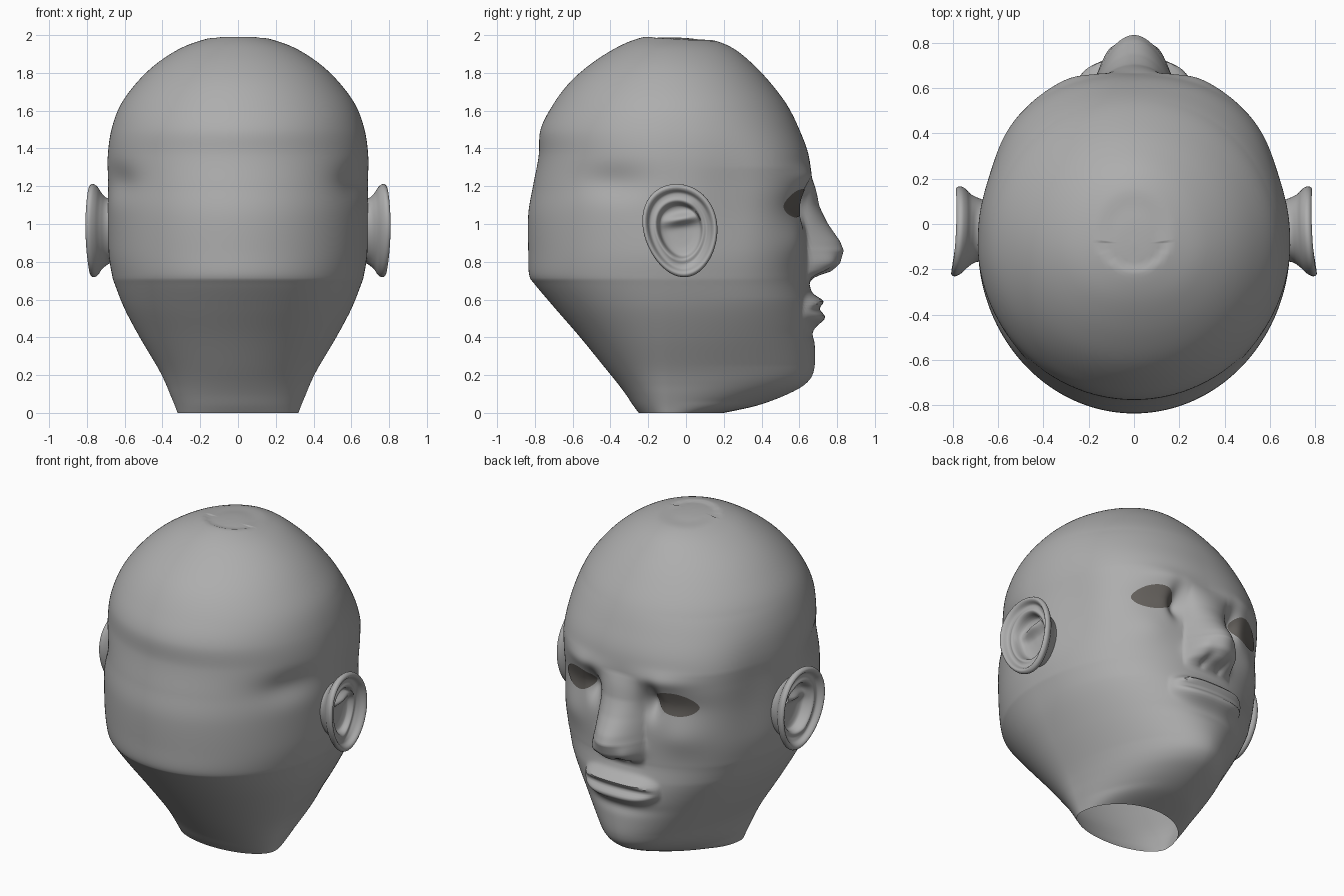
import bpy, bmesh, math
from math import sin, cos, pi, exp
from mathutils import Vector
from mathutils.bvhtree import BVHTree

cube = bpy.data.objects.get("Cube")
if cube:
    bpy.data.objects.remove(cube)


def material(name, rgb):
    m = bpy.data.materials.new(name)
    m.use_nodes = True
    color = (*rgb, 1)
    m.diffuse_color = color
    m.node_tree.nodes["Principled BSDF"].inputs["Base Color"].default_value = color
    return m


skin = material("grey clay", (0.42, 0.42, 0.42))
dark = material("dark eye", (0.13, 0.12, 0.11))


def finish(bm, name, mat, angle=50):
    bmesh.ops.recalc_face_normals(bm, faces=bm.faces)
    mesh = bpy.data.meshes.new(name)
    bm.to_mesh(mesh)
    bm.free()
    ob = bpy.data.objects.new(name, mesh)
    bpy.context.collection.objects.link(ob)
    mesh.materials.append(mat)
    bpy.ops.object.select_all(action='DESELECT')
    ob.select_set(True)
    bpy.context.view_layer.objects.active = ob
    bpy.ops.object.shade_smooth_by_angle(angle=math.radians(angle))
    return ob


def catmull(a, b, c, d, t):
    return 0.5 * (2 * b + (c - a) * t + (2 * a - 5 * b + 4 * c - d) * t * t
                  + (3 * b - a - 3 * c + d) * t ** 3)


def smooth_rows(rows, step):
    """Resample a table of rows along a smooth curve."""
    out = []
    for i in range(len(rows) - 1):
        quad = [rows[max(i - 1, 0)], rows[i], rows[i + 1], rows[min(i + 2, len(rows) - 1)]]
        size = max(abs(p - q) for p, q in zip(quad[1], quad[2]))
        rise = abs(quad[2][0] - quad[1][0])
        n = max(3, math.ceil(max(rise, size * 0.5) / step))
        out += [[catmull(*col, k / n) for col in zip(*quad)] for k in range(n)]
    return out + [list(rows[-1])]


def lookup(points, z):
    for (z0, v0), (z1, v1) in zip(points, points[1:]):
        if z0 <= z <= z1:
            return v0 + (v1 - v0) * (z - z0) / (z1 - z0)
    return 0.0


def clamp(v):
    return max(0, min(1, v))


def bump(x, z, cx, cz, sx, sz):
    return exp(-((x - cx) / sx) ** 2 - ((z - cz) / sz) ** 2)


def loft(bm, rings):
    loops = [[bm.verts.new(p) for p in ring] for ring in rings]
    for low, high in zip(loops, loops[1:]):
        for i in range(len(low)):
            j = (i + 1) % len(low)
            bm.faces.new((low[i], low[j], high[j], high[i]))
    return loops


# Skull: height, back, front, half width
SKULL = [(0, -.25, .2, .32), (.04, -.28, .38, .335), (.1, -.32, .54, .36),
         (.16, -.365, .64, .385), (.24, -.43, .68, .425), (.4, -.56, .68, .52),
         (.55, -.69, .67, .6), (.68, -.8, .652, .652), (.73, -.83, .65, .667),
         (.85, -.835, .65, .685), (1.05, -.835, .65, .69), (1.2, -.81, .665, .69),
         (1.36, -.78, .65, .69), (1.5, -.77, .6, .67), (1.63, -.705, .535, .622),
         (1.75, -.615, .445, .535), (1.85, -.5, .35, .43), (1.93, -.375, .25, .305),
         (1.975, -.275, .14, .185), (1.995, -.19, .02, .09), (2, -.09, -.09, 0)]
NOSE = [(.69, 0), (.72, .03), (.75, .12), (.79, .165), (.86, .185), (.91, .165),
        (1, .103), (1.1, .05), (1.25, 0)]
# Squareness of the front half by height
SQUARE = [(0, 2), (.06, 1.8), (.25, 1.9), (.6, 2.3), (1.3, 2.4), (1.6, 2.05), (2.1, 1.9)]


def face_relief(x, z):
    """Forward offset of nose, brow, sockets, lips and cheeks."""
    x = abs(x)
    width = .17 if z < .86 else .17 - .1 * (z - .86)
    d = lookup(NOSE, z) * max(0, 1 - (x / width) ** 2)
    d += .03 * bump(x, z, .12, .8, .045, .05)
    d -= .04 * bump(x, z, .06, .74, .025, .02)
    d += .02 * bump(x, z, .27, 1.25, .15, .05)
    d -= .065 * bump(x, z, .2, 1.1, .05, .09)
    d -= .015 * bump(x, z, .34, 1.1, .13, .08)
    d += .02 * bump(x, z, .38, .9, .13, .1)
    # lips meet in pointed corners
    taper = max(0, 1 - (x / .26) ** 4)
    part = .012 + .03 * taper
    lips = (bump(0, z, 0, .548 + part, 1, .022 + .008 * taper)
            + bump(0, z, 0, .548 - part, 1, .022 + .018 * taper))
    d += (.05 + .5 * x * x) * taper * lips
    d += .015 * bump(x, z, 0, .55, .2, .1)
    return d - .012 * bump(x, z, 0, .42, .2, .035)


# Head, open at the neck
bm = bmesh.new()
rings = []
COUNT = 256
MID = -.09
for z, back, front, half in smooth_rows(SKULL, .0125):
    ring = []
    for i in range(COUNT):
        t = 2 * pi * i / COUNT
        a = t - .55 * sin(t)
        s, c = sin(a), cos(a)
        power = 2 / (lookup(SQUARE, z) if c > 0 else 2)
        x = math.copysign(abs(s) ** power, s) * half
        y = MID + abs(c) ** power * ((front if c > 0 else back) - MID)
        if c > 0:
            y += face_relief(x, z) * min(1, c * 4)
        # hollows behind the ears and at the temples
        x *= 1 - .05 * bump(y, z, -.4, 1.22, .18, .09) - .04 * bump(y, z, .25, 1.1, .18, .35)
        # shallow rounded inset patch on the crown, steepest at its back edge
        oval = 1 - (x / .17) ** 2 - ((y + .03) / .18) ** 2
        inset = .012 * clamp(oval * (4 if y < -.08 else 1.5)) * clamp((z - 1.9) / .05)
        ring.append((x, y, z - inset))
    rings.append(ring)
loft(bm, rings)
bmesh.ops.remove_doubles(bm, verts=bm.verts, dist=.0003)
surface = BVHTree.FromBMesh(bm)
finish(bm, "head", skin)

# Eyes: almond plates lying on the face
for side, name in ((1, "left_eye"), (-1, "right_eye")):
    bm = bmesh.new()
    rings = []
    for k in range(1, 9):
        ring = []
        for i in range(40):
            a = 2 * pi * i / 40
            x = .332 + .125 * cos(a) * k / 8
            z = 1.11 + (.074 * sin(a) * abs(sin(a)) ** .25 - .015 * cos(a)) * k / 8
            hit = surface.ray_cast(Vector((side * x, 2, z)), Vector((0, -1, 0)))[0]
            ring.append((side * x, hit.y + .004, z))
        rings.append(ring)
    loops = loft(bm, rings)
    bm.faces.new(loops[0])
    finish(bm, name, dark)

# Ears: size of each ring and its distance from the middle
EAR = [(.66, .62), (.69, .69), (.8, .725), (.93, .75), (1, .772), (1, .788), (.95, .797),
       (.89, .79), (.82, .768), (.74, .765), (.66, .77), (.6, .755),
       (.54, .715), (.4, .7), (.2, .695), (.02, .695)]
for side, name in ((1, "left_ear"), (-1, "right_ear")):
    bm = bmesh.new()
    rings = []
    for size, x in smooth_rows(EAR, .02):
        ring = []
        for i in range(64):
            a = 2 * pi * i / 64
            dy = .195 * cos(a) * (1 + .12 * sin(a))
            dz = .245 * sin(a)
            y, z = -.03 + dy * size - .02 * sin(a) * size, .965 + dz * size
            lean = (-.06 * (y + .03) - .24 * (z - .98) ** 2) * min(1, size)
            # inner ridge fades towards the front, with a fold across the bowl
            if x < .78 and size < .86:
                lean -= .03 * max(0, cos(a + .5)) * bump(size, 0, .68, 0, .1, 1)
            fold = .045 * bump(y, z, -.02, 1.03 + .15 * y, .1, .03) if size < .6 else 0
            ring.append((side * (x + lean + fold), y, z))
        rings.append(ring)
    loops = loft(bm, rings)
    bm.faces.new(loops[-1])
    finish(bm, name, skin, 70)
